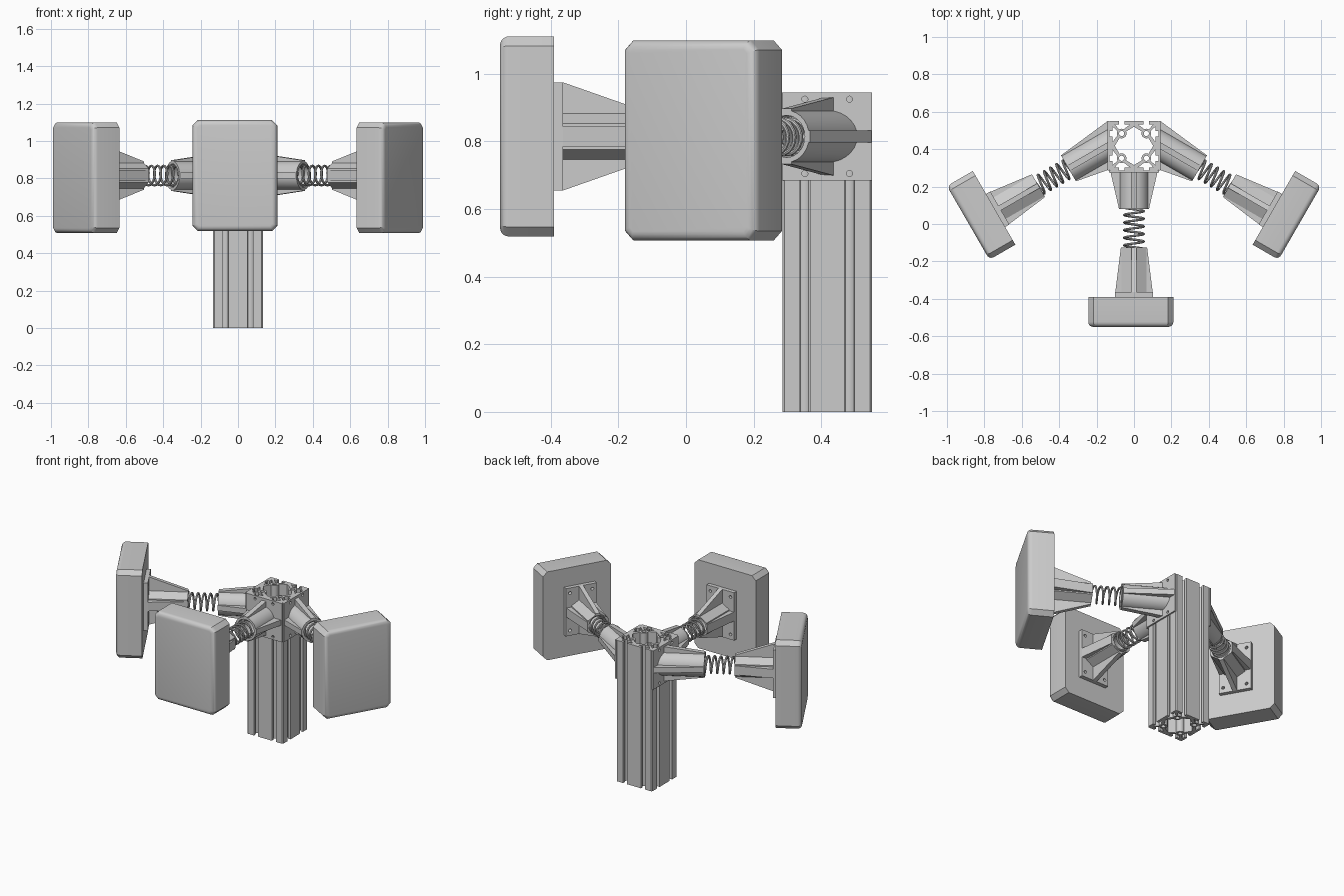
import bpy, bmesh
from math import sin, cos, pi, radians
from mathutils import Matrix, Vector

if "Cube" in bpy.data.objects:
    bpy.data.objects.remove(bpy.data.objects["Cube"])

AXIAL = Matrix(((0, 0, 1, 0), (1, 0, 0, 0), (0, 1, 0, 0), (0, 0, 0, 1)))  # profile in YZ, extruded on X
UPRIGHT = Matrix.Rotation(pi / 2, 4, 'X')                                # profile in XZ
CY, H, AZ = 0.4175, 0.1325, 0.815                                        # post centre, half width, arm height


def add_curve(bm, cu, m):
    ob = bpy.data.objects.new("tmp", cu)
    me = bpy.data.meshes.new_from_object(ob)
    me.transform(m)
    bm.from_mesh(me)
    bpy.data.objects.remove(ob)
    bpy.data.curves.remove(cu)
    bpy.data.meshes.remove(me)


def new_curve(dims, loops, closed=True):
    cu = bpy.data.curves.new("tmp", 'CURVE')
    cu.dimensions = dims
    for pts in loops:
        sp = cu.splines.new('POLY')
        sp.points.add(len(pts) - 1)
        for p, q in zip(sp.points, pts):
            p.co = (*q, 1) if len(q) == 3 else (*q, 0, 1)
        sp.use_cyclic_u = closed
    return cu


def prism(bm, loops, z0, z1, m=Matrix()):
    """Extrude an outline, inner loops become holes."""
    cu = new_curve('2D', loops)
    cu.fill_mode = 'BOTH'
    cu.extrude = (z1 - z0) / 2
    add_curve(bm, cu, m @ Matrix.Translation((0, 0, (z0 + z1) / 2)))


def circle(r, n=28, x=0, y=0, a0=0):
    return [(x + r * cos(a0 + 2 * pi * i / n), y + r * sin(a0 + 2 * pi * i / n)) for i in range(n)]


def rect(x, y):
    return [(-x, -y), (x, -y), (x, y), (-x, y)]


def holes(x, y, r):
    return [circle(r, 12, i * x, j * y) for i in (-1, 1) for j in (-1, 1)]


def finish(name, bm, m=Matrix()):
    bmesh.ops.remove_doubles(bm, verts=bm.verts, dist=1e-5)
    bm.transform(m)
    bmesh.ops.recalc_face_normals(bm, faces=bm.faces)
    me = bpy.data.meshes.new(name)
    bm.to_mesh(me)
    bm.free()
    ob = bpy.data.objects.new(name, me)
    bpy.context.collection.objects.link(ob)
    bpy.ops.object.select_all(action='DESELECT')
    ob.select_set(True)
    bpy.context.view_layer.objects.active = ob
    bpy.ops.object.shade_smooth_by_angle(angle=radians(28))


# Slotted post: four identical corner cells
bm = bmesh.new()
c, s, t = 0.066, 0.015, 0.018
for k in range(4):
    m = Matrix.Translation((0, CY, 0)) @ Matrix.Rotation(k * pi / 2, 4, 'Z')
    top = 0.945
    prism(bm, [circle(0.026, 16, c, c), circle(0.014, 16, c, c)], 0, top, m)
    a, b = c + s, H - t
    prism(bm, [[(a, H), (a, b), (b - .012, b), (c + .012, c + .02), (c + .02, c + .012),
                (b, b - .012), (b, a), (H, a), (H, H - .006), (H - .006, H)]], 0, top, m)
    e = c - s
    prism(bm, [[(-e, H), (-e, b), (-.022, b), (-c + .01, c + .022), (-c + .022, c + .01), (0, b - .012),
                (c - .022, c + .01), (c - .01, c + .022), (.022, b), (e, b), (e, H)]], 0, top, m)
finish("slotted_post", bm)


def arm(tag, start, face_ang, ang, tip, hold, pad, fin, off, dz, mirror=False):
    flip = Matrix.Scale(-1, 4, (1, 0, 0)) if mirror else Matrix()
    base = flip @ Matrix.Translation(start)
    A = base @ Matrix.Rotation(ang, 4, 'Z')

    # Mounting plate on the post face
    bm = bmesh.new()
    prism(bm, [rect(H, 0.13)] + holes(0.066, 0.11, 0.009), -0.011, 0, AXIAL)
    finish(tag + "_mount_plate", bm, base @ Matrix.Rotation(face_ang, 4, 'Z'))

    # Socket tube with ribs, trimmed to the plate
    bm = bmesh.new()
    prism(bm, [circle(0.077), circle(0.062)], -0.06, tip, AXIAL)
    for sg in (-1, 1):
        prism(bm, [[(-.03, sg * .118), (tip, sg * .082), (tip, sg * .066), (-.03, sg * .066)]],
              -0.016, 0.016, UPRIGHT)
    up, lo = fin
    prism(bm, [[up, (tip, .08), (tip, .066), (up[0], .066)]], -0.018, 0.018)
    prism(bm, [[lo, (tip, -.08), (tip, -.066), (lo[0] - .05, -.066), (lo[0] - .02, lo[1])]], -0.018, 0.018)
    n = Matrix.Rotation(face_ang - ang, 3, 'Z') @ Vector((1, 0, 0))
    bmesh.ops.bisect_plane(bm, geom=bm.verts[:] + bm.edges[:] + bm.faces[:], plane_co=(0, 0, 0),
                           plane_no=n, clear_inner=True)
    finish(tag + "_post_socket", bm, A)

    # Coil spring
    bm = bmesh.new()
    x0, x1, turns, N = tip - 0.07, hold + 0.05, 8, 20
    cu = new_curve('3D', [[(x0 + (x1 - x0) * i / (turns * N), 0.052 * cos(2 * pi * i / N),
                            0.052 * sin(2 * pi * i / N)) for i in range(turns * N + 1)]], False)
    cu.bevel_depth, cu.bevel_resolution, cu.use_fill_caps = 0.0065, 2, True
    add_curve(bm, cu, Matrix())
    finish(tag + "_spring", bm, A)

    # Hexagonal pad holder with tapered ribs and back plate
    bm = bmesh.new()
    back = pad - 0.026
    prism(bm, [circle(0.076, 6, a0=pi / 2), circle(0.06, 24)], hold, back, AXIAL)
    for sg in (-1, 1):
        prism(bm, [[(hold, sg * .062), (hold, sg * .076), (back, sg * .16), (back, sg * .062)]],
              -0.014, 0.014, UPRIGHT)
        prism(bm, [[(hold, sg * .062), (hold, sg * .07), (back, sg * .10), (back, sg * .062)]],
              -0.03, 0.03)
    prism(bm, [rect(0.102, 0.16)] + holes(0.075, 0.125, 0.01), back, pad, AXIAL)
    finish(tag + "_pad_holder", bm, A)

    # Bumper pad: chamfered outline, rounded front rim
    bm = bmesh.new()
    w, h, k = 0.2275, 0.296, 0.028
    outline = [(w, h - k), (w - k, h), (k - w, h), (-w, h - k), (-w, k - h), (k - w, -h), (w - k, -h), (w, k - h)]
    bk = [bm.verts.new((pad, y + off, z + dz)) for y, z in outline]
    fr = [bm.verts.new((pad + 0.16, y + off, z + dz)) for y, z in outline]
    bm.faces.new(bk)
    bm.faces.new(fr)
    for i in range(8):
        j = (i + 1) % 8
        bm.faces.new((bk[i], bk[j], fr[j], fr[i]))
    bmesh.ops.recalc_face_normals(bm, faces=bm.faces)
    rim = [e for e in bm.edges if all(v in fr for v in e.verts)]
    bmesh.ops.bevel(bm, geom=rim, offset=0.027, segments=5, profile=0.5, affect='EDGES')
    finish(tag + "_bumper_pad", bm, A)


# One straight front arm and two mirrored side arms
arm("front", (0, CY - H - 0.01, AZ), -pi / 2, -pi / 2, 0.195, 0.40, 0.665,
    ((0, .125), (0, -.125)), -0.017, 0)
for tag, mir in (("right", False), ("left", True)):
    arm(tag, (H + 0.01, CY, AZ), 0, -pi / 6, 0.24, 0.425, 0.69,
        ((-.066, .114), (.066, -.112)), 0.016, -0.012, mir)
